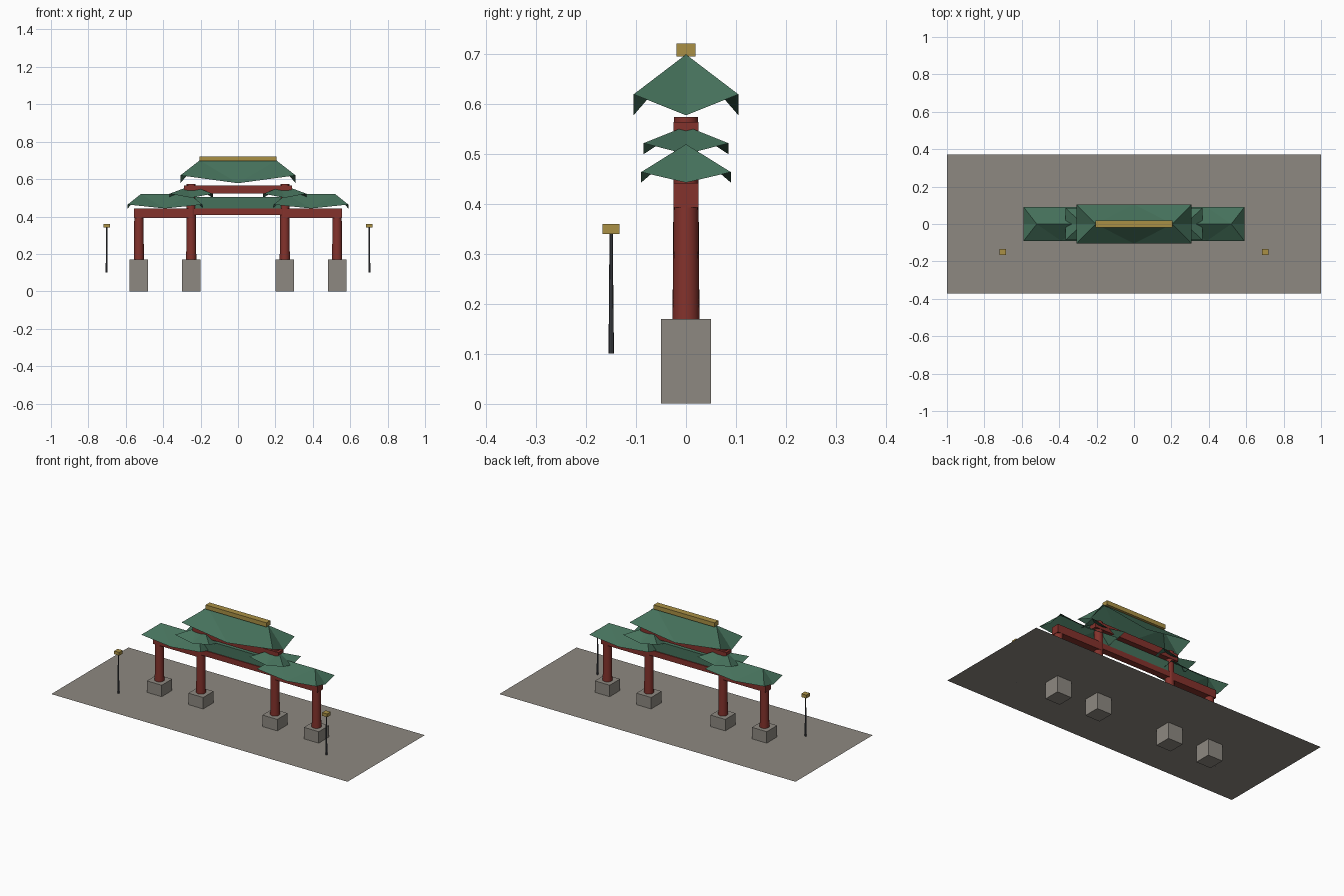
import bpy, bmesh
from mathutils import Matrix

cube = bpy.data.objects.get("Cube")
if cube:
    bpy.data.objects.remove(cube, do_unlink=True)


def material(name, rgb):
    m = bpy.data.materials.new(name)
    m.use_nodes = True
    m.diffuse_color = (*rgb, 1)
    m.node_tree.nodes["Principled BSDF"].inputs["Base Color"].default_value = (*rgb, 1)
    return m


GREEN = material("green_tile", (0.06, 0.165, 0.105))
RED = material("red_lacquer", (0.23, 0.032, 0.025))
GOLD = material("gold_trim", (0.40, 0.28, 0.06))
STONE = material("grey_stone", (0.27, 0.25, 0.22))
IRON = material("dark_iron", (0.06, 0.065, 0.075))


def add(name, bm, mat, smooth=False):
    bmesh.ops.recalc_face_normals(bm, faces=bm.faces)
    me = bpy.data.meshes.new(name)
    bm.to_mesh(me)
    bm.free()
    me.materials.append(mat)
    ob = bpy.data.objects.new(name, me)
    bpy.context.collection.objects.link(ob)
    if smooth:
        bpy.ops.object.select_all(action='DESELECT')
        ob.select_set(True)
        bpy.context.view_layer.objects.active = ob
        bpy.ops.object.shade_smooth_by_angle()
    return ob


def box(name, x, y, z, mat):
    """Box from (low, high) ranges on each axis."""
    bm = bmesh.new()
    mid = [(a + b) / 2 for a, b in (x, y, z)]
    size = [b - a for a, b in (x, y, z)]
    bmesh.ops.create_cube(bm, size=1, matrix=Matrix.Translation(mid) @ Matrix.Diagonal((*size, 1)))
    return add(name, bm, mat)


def post(name, x, y, z0, z1, r0, r1, mat, sides=16):
    bm = bmesh.new()
    bmesh.ops.create_cone(bm, cap_ends=True, segments=sides, radius1=r0, radius2=r1,
                          depth=z1 - z0, matrix=Matrix.Translation((x, y, (z0 + z1) / 2)))
    return add(name, bm, mat, smooth=True)


def roof(name, cx, hx, hy, ridge, top, corner, sag):
    """Hipped sheet with raised corners and eaves that dip in the middle."""
    bm = bmesh.new()
    ends = {s: bm.verts.new((cx + s * ridge, 0, top)) for s in (-1, 1)}
    corners = {(s, t): bm.verts.new((cx + s * hx, t * hy, corner)) for s in (-1, 1) for t in (-1, 1)}
    for t in (-1, 1):
        dip = bm.verts.new((cx, t * hy, sag))
        bm.faces.new((ends[-1], ends[1], dip))
        for s in (-1, 1):
            bm.faces.new((ends[s], dip, corners[s, t]))
    for s in (-1, 1):
        dip = bm.verts.new((cx + s * hx, 0, sag))
        for t in (-1, 1):
            bm.faces.new((ends[s], dip, corners[s, t]))
    ob = add(name, bm, GREEN)
    if sum(f.normal.z for f in ob.data.polygons) < 0:
        ob.data.flip_normals()


# Paved ground sheet
bm = bmesh.new()
bmesh.ops.create_grid(bm, x_segments=1, y_segments=1, size=1,
                      matrix=Matrix.Translation((0, 0, 0.1)) @ Matrix.Diagonal((1, 0.372, 1, 1)))
add("ground", bm, STONE)

for s, side in ((-1, "right"), (1, "left")):
    # Columns on stone blocks
    for part, x, top in (("outer", 0.53, 0.44), ("inner", 0.25, 0.575)):
        c = s * x
        box(f"{side}_{part}_base", (c - 0.05, c + 0.05), (-0.05, 0.05), (0, 0.17), STONE)
        post(f"{side}_{part}_column", c, 0, 0.17, top, 0.027, 0.024, RED)
    # Side beam and its two roofs
    box(f"{side}_beam", sorted((s * 0.25, s * 0.555)), (-0.025, 0.025), (0.393, 0.442), RED)
    roof(f"{side}_side_roof", s * 0.39, 0.2, 0.09, 0.13, 0.52, 0.464, 0.443)
    roof(f"{side}_small_roof", s * 0.25, 0.115, 0.085, 0.025, 0.556, 0.522, 0.5)
    # Lamp post
    x, y = s * 0.702, -0.15
    post(f"{side}_lamp_pole", x, y, 0.1, 0.34, 0.005, 0.0035, IRON, 8)
    post(f"{side}_lamp_foot", x, y, 0.1, 0.16, 0.0055, 0.005, IRON, 8)
    box(f"{side}_lamp_head", (x - 0.017, x + 0.017), (y - 0.017, y + 0.017), (0.34, 0.36), GOLD)

# Central beams, panel, main roof and ridge
box("middle_beam", (-0.25, 0.25), (-0.02, 0.02), (0.408, 0.442), RED)
box("middle_panel", (-0.23, 0.23), (-0.015, 0.015), (0.442, 0.505), GREEN)
box("upper_beam", (-0.29, 0.29), (-0.025, 0.025), (0.522, 0.565), RED)
roof("main_roof", 0, 0.308, 0.105, 0.205, 0.70, 0.62, 0.578)
box("ridge_beam", (-0.205, 0.205), (-0.019, 0.019), (0.696, 0.722), GOLD)
